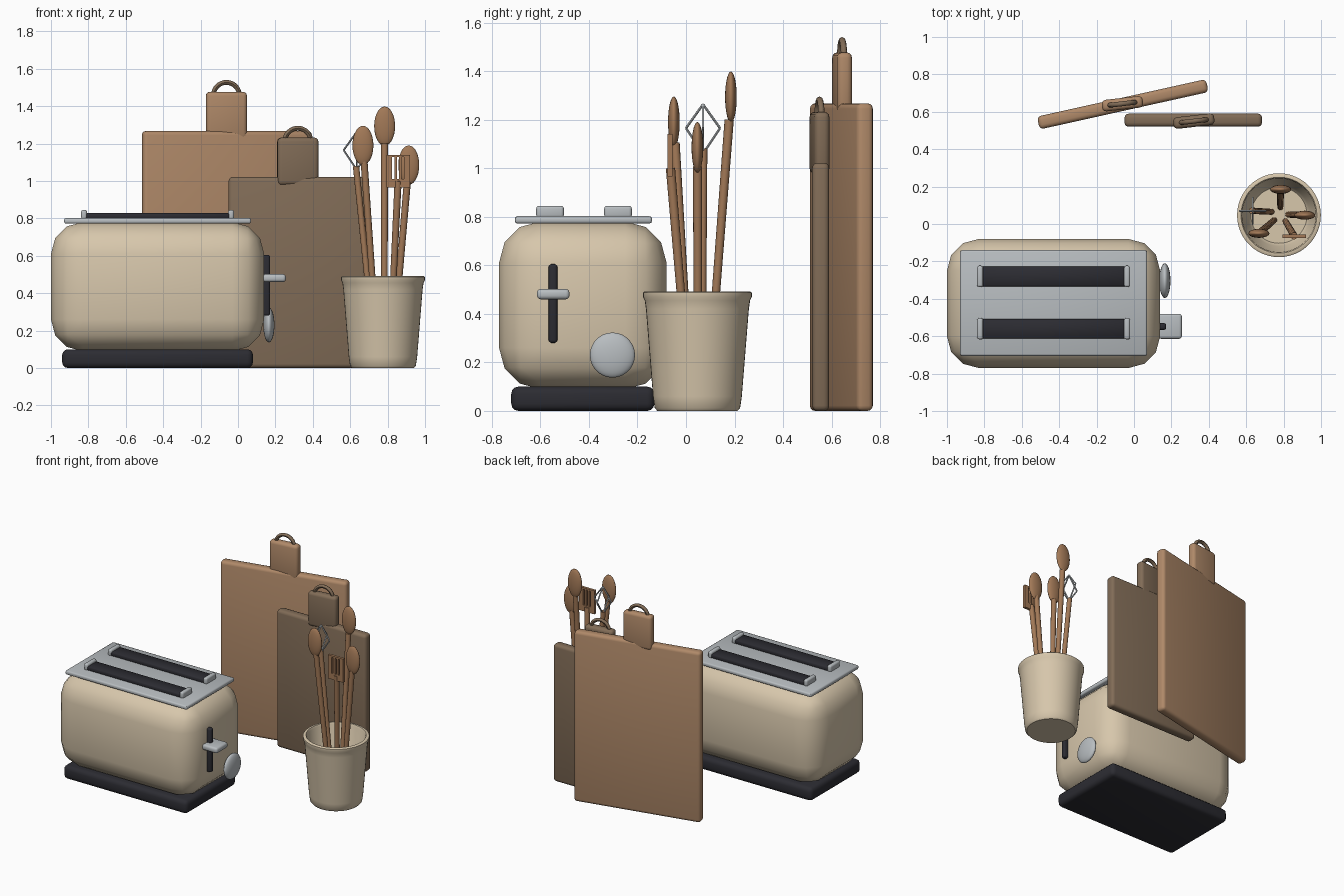
import bpy, bmesh, math
from mathutils import Vector

if "Cube" in bpy.data.objects:
    bpy.data.objects.remove(bpy.data.objects["Cube"])


def material(name, r, g, b):
    m = bpy.data.materials.new(name)
    m.use_nodes = True
    m.diffuse_color = (r, g, b, 1)
    m.node_tree.nodes["Principled BSDF"].inputs["Base Color"].default_value = (r, g, b, 1)
    return m


cream = material("cream", 0.68, 0.57, 0.41)
black = material("soft_black", 0.025, 0.025, 0.032)
steel = material("steel", 0.48, 0.51, 0.53)
oak = material("light_wood", 0.43, 0.25, 0.14)
walnut = material("dark_wood", 0.22, 0.15, 0.095)
beech = material("utensil_wood", 0.36, 0.19, 0.095)


def finish(name, mat, angle=45):
    ob = bpy.context.object
    ob.name = ob.data.name = name
    ob.data.materials.clear()
    ob.data.materials.append(mat)
    bpy.ops.object.shade_smooth_by_angle(angle=math.radians(angle))
    return ob


def box(name, x, y, z, mat, bevel=0.0, segments=3, turn=0.0):
    """Rounded box from (min, max) ranges, turned about its own vertical axis."""
    ranges = (x, y, z)
    bpy.ops.mesh.primitive_cube_add(size=1, location=[sum(r) / 2 for r in ranges])
    ob = bpy.context.object
    ob.scale = [r[1] - r[0] for r in ranges]
    bpy.ops.object.transform_apply(location=False, rotation=False, scale=True)
    ob.rotation_euler.z = math.radians(turn)
    if bevel:
        mod = ob.modifiers.new("rounding", "BEVEL")
        mod.width, mod.segments = bevel, segments
        bpy.ops.object.modifier_apply(modifier=mod.name)
    return finish(name, mat)


def ball(name, centre, radii, mat):
    bpy.ops.mesh.primitive_uv_sphere_add(segments=24, ring_count=14, radius=1, location=centre)
    bpy.context.object.scale = radii
    return finish(name, mat)


def rod(name, start, end, r1, r2, mat, sides=12):
    a, b = Vector(start), Vector(end)
    bpy.ops.mesh.primitive_cone_add(vertices=sides, radius1=r1, radius2=r2,
                                    depth=(b - a).length, location=(a + b) / 2)
    bpy.context.object.rotation_euler = (b - a).to_track_quat("Z", "Y").to_euler()
    return finish(name, mat)


def lathe(name, profile, centre, mat, steps=48):
    bm = bmesh.new()
    verts = [bm.verts.new((r, 0, z)) for r, z in profile]
    edges = [bm.edges.new(pair) for pair in zip(verts, verts[1:])]
    bmesh.ops.spin(bm, geom=verts + edges, cent=(0, 0, 0), axis=(0, 0, 1),
                   angle=math.tau, steps=steps)
    bmesh.ops.remove_doubles(bm, verts=bm.verts, dist=0.0005)
    bmesh.ops.recalc_face_normals(bm, faces=bm.faces)
    me = bpy.data.meshes.new(name)
    bm.to_mesh(me)
    bm.free()
    ob = bpy.data.objects.new(name, me)
    bpy.context.collection.objects.link(ob)
    ob.location = centre
    bpy.ops.object.select_all(action="DESELECT")
    ob.select_set(True)
    bpy.context.view_layer.objects.active = ob
    return finish(name, mat)


# Toaster body, base and top plate
box("toaster_base", (-0.94, 0.08), (-0.72, -0.13), (0, 0.1), black, 0.03)
box("toaster_body", (-1, 0.14), (-0.77, -0.08), (0.09, 0.78), cream, 0.17)
box("toaster_top_plate", (-0.93, 0.07), (-0.705, -0.14), (0.772, 0.802), steel, 0.01, 2)

# Bread slots with a steel bar at each end
for label, y in (("front", -0.56), ("back", -0.28)):
    box(f"{label}_bread_slot", (-0.83, -0.03), (y - 0.053, y + 0.053), (0.795, 0.828), black, 0.005, 1)
    for side, x in (("right", -0.823), ("left", -0.037)):
        box(f"{label}_slot_{side}_bar", (x - 0.016, x + 0.016), (y - 0.057, y + 0.057),
            (0.795, 0.845), steel, 0.012)

# Lever and dial
box("lever_track", (0.12, 0.172), (-0.566, -0.53), (0.28, 0.605), black, 0.012)
box("lever_handle", (0.13, 0.256), (-0.614, -0.48), (0.46, 0.502), steel, 0.015)
ball("browning_dial", (0.165, -0.303, 0.23), (0.03, 0.093, 0.093), steel)


# Cutting boards: slab, handle block and hanging ring
def cutting_board(name, x, y, width, height, turn, grip_x, grip_y, mat):
    box(name, (x - width / 2, x + width / 2), (y - 0.035, y + 0.035), (0, height), mat, 0.022, 3, turn)
    box(name + "_handle", (grip_x - 0.11, grip_x + 0.11), (grip_y - 0.031, grip_y + 0.031),
        (height - 0.045, height + 0.21), mat, 0.022, 3, 6.5)
    bpy.ops.mesh.primitive_torus_add(major_radius=0.07, minor_radius=0.013, major_segments=32,
                                     minor_segments=8, location=(grip_x, grip_y, height + 0.19),
                                     rotation=(math.pi / 2, 0, math.radians(6.5)))
    finish(name + "_ring", walnut)


cutting_board("large_board", -0.06, 0.64, 0.925, 1.267, 12.5, -0.062, 0.643, oak)
cutting_board("small_board", 0.317, 0.555, 0.735, 1.022, 0, 0.32, 0.55, walnut)

# Utensil crock
lathe("crock", [(0, 0), (0.165, 0), (0.176, 0.012), (0.183, 0.06), (0.212, 0.42), (0.217, 0.455),
                (0.224, 0.47), (0.224, 0.487), (0.218, 0.492), (0.203, 0.492), (0.197, 0.48),
                (0.165, 0.06), (0.15, 0.04), (0, 0.04)], (0.775, 0.047, 0), cream)

# Wooden spoons: foot of the stem, centre of the bowl
spoons = [((0.749, 0.02), (0.668, -0.05, 1.19)),
          ((0.782, 0.09), (0.784, 0.185, 1.293)),
          ((0.825, 0.05), (0.913, 0.047, 1.085))]
for i, (foot, bowl) in enumerate(spoons, 1):
    start, end = Vector((*foot, 0.05)), Vector(bowl)
    rod(f"spoon_{i}_stem", start, end - (end - start) * 0.075, 0.016, 0.019, beech)
    ball(f"spoon_{i}_bowl", bowl, (0.056, 0.024, 0.105), beech)

# Slotted spatula
rod("spatula_stem", (0.81, 0.015, 0.05), (0.856, -0.064, 1.0), 0.016, 0.019, beech)
left, right, y = 0.793, 0.919, (-0.076, -0.056)
box("spatula_blade", (left, right), y, (0.965, 1.01), beech)
box("spatula_tip", (left, right), y, (1.128, 1.14), beech)
tine_edges = [(left, 0.824), (0.837, 0.850), (0.862, 0.875), (0.888, right)]
for i, span in enumerate(tine_edges, 1):
    box(f"spatula_bar_{i}", span, y, (1.008, 1.13), beech)

# Whisk: wooden stem and two crossed wire loops
rod("whisk_stem", (0.735, 0.065, 0.05), (0.631, 0.071, 1.08), 0.016, 0.017, beech)
hub = Vector((0.635, 0.07, 1.165))
for i in range(4):
    a = i * math.pi / 2
    out = hub + Vector((math.cos(a), math.sin(a), 0)) * 0.07
    for label, dz in (("upper", 0.098), ("lower", -0.105)):
        rod(f"whisk_{label}_wire_{i + 1}", out, hub + Vector((0, 0, dz)), 0.005, 0.005, steel, 8)
